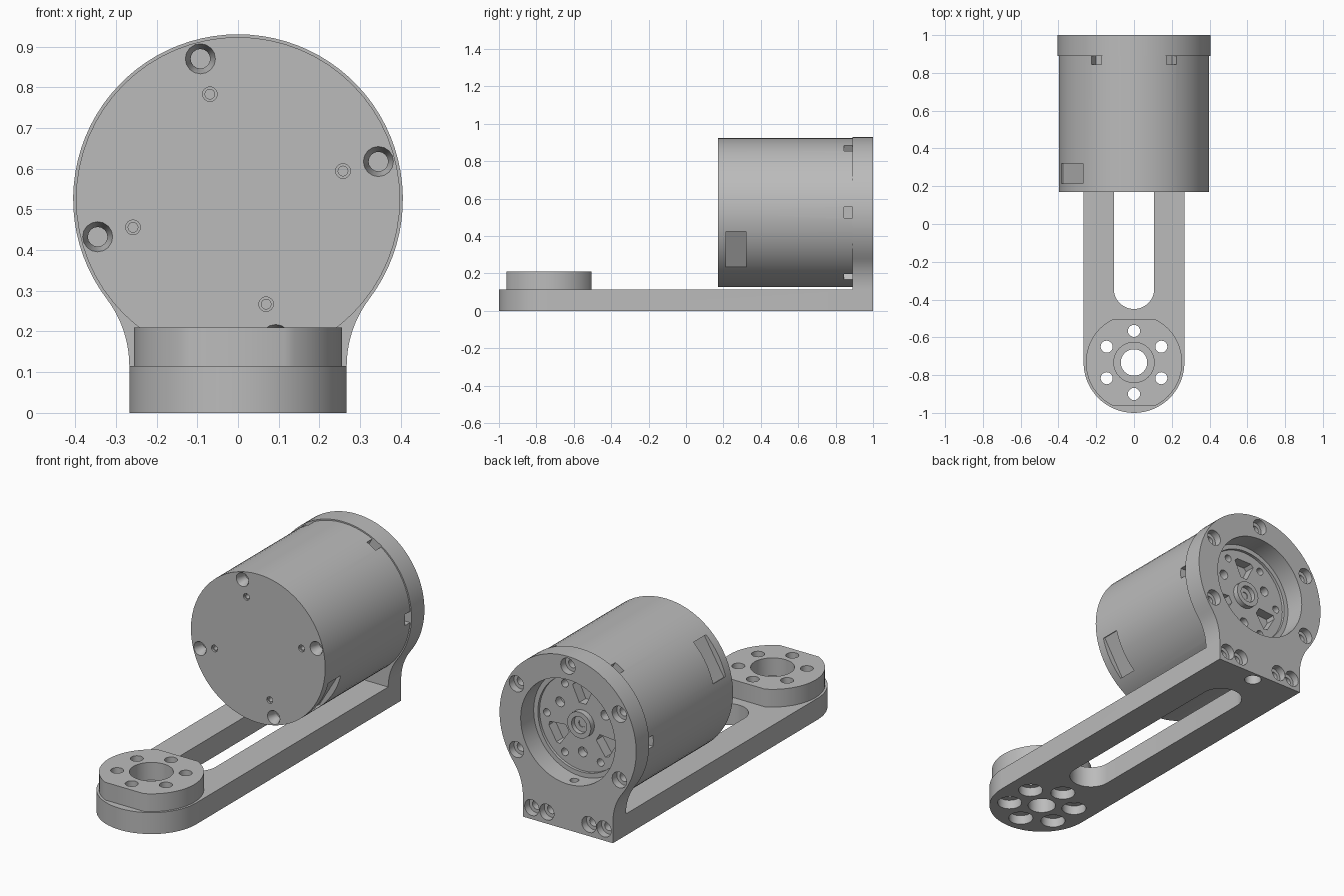
import bpy, bmesh
from math import radians, cos, sin, pi, atan2
from mathutils import Matrix

if "Cube" in bpy.data.objects:
    bpy.data.objects.remove(bpy.data.objects["Cube"], do_unlink=True)

GREY = (0.5, 0.5, 0.5, 1)
metal = bpy.data.materials.new("grey metal")
metal.use_nodes = True
metal.diffuse_color = GREY
metal.node_tree.nodes["Principled BSDF"].inputs["Base Color"].default_value = GREY

AXIS_Z = 0.525          # height of the motor axis
MOTOR_R, PLATE_R = 0.398, 0.405
FRONT_Y, JOIN_Y = 0.17, 0.89
ARM_W, ARM_H = 0.267, 0.115
PIVOT_Y = -0.733


def facing_back(y, x=0, z=AXIS_Z):
    """Local xy becomes world xz, local z runs towards the front."""
    return Matrix.Translation((x, y, z)) @ Matrix.Rotation(pi / 2, 4, 'X')


def upright(x, y, z=0):
    return Matrix.Translation((x, y, z))


def polar(r, degrees):
    return r * cos(radians(degrees)), r * sin(radians(degrees))


def arc(cx, cy, r, start, end, n=24):
    return [(cx + r * cos(radians(start + (end - start) * i / n)),
             cy + r * sin(radians(start + (end - start) * i / n))) for i in range(n + 1)]


def loft(bm, rings):
    """Skin a list of matching rings and cap both ends."""
    loops = [[bm.verts.new(p) for p in ring] for ring in rings]
    n = len(loops[0])
    faces = [bm.faces.new(loops[0]), bm.faces.new(loops[-1])]
    for a, b in zip(loops, loops[1:]):
        for i in range(n):
            j = (i + 1) % n
            faces.append(bm.faces.new((a[i], a[j], b[j], b[i])))
    bmesh.ops.recalc_face_normals(bm, faces=faces)


def revolve(bm, m, profile, n=16):
    """Stepped round solid from (radius, distance) pairs along local z."""
    loft(bm, [[m @ Matrix.Rotation(2 * pi * i / n, 4, 'Z') @ Matrix.Translation((r, 0, t))
               @ Matrix().translation for i in range(n)] for r, t in profile])


def prism(bm, m, outline, t0, t1):
    loft(bm, [[(m @ Matrix.Translation((x, y, t))).translation for x, y in outline]
              for t in (t0, t1)])


def make(name, build):
    bm = bmesh.new()
    build(bm)
    mesh = bpy.data.meshes.new(name)
    bm.to_mesh(mesh)
    bm.free()
    mesh.materials.append(metal)
    obj = bpy.data.objects.new(name, mesh)
    bpy.context.collection.objects.link(obj)
    return obj


def combine(obj, build, operation='DIFFERENCE'):
    """Boolean a temporary solid into an object."""
    tool = make("cutter", build)
    tool.hide_render = True
    mod = obj.modifiers.new("bool", 'BOOLEAN')
    mod.operation, mod.solver, mod.object = operation, 'EXACT', tool
    bpy.context.view_layer.objects.active = obj
    bpy.ops.object.modifier_apply(modifier=mod.name)
    bpy.data.objects.remove(tool, do_unlink=True)


# Bracket: slotted arm with a rounded end, and an upright motor plate
def arm_solid(bm):
    outline = arc(0, PIVOT_Y, ARM_W, 180, 360, 32) + [(ARM_W, 0.95), (-ARM_W, 0.95)]
    prism(bm, upright(0, 0), outline, 0, ARM_H)


def plate_solid(bm):
    # Concave shoulder arc tangent to the straight side and to the round top
    drop = AXIS_Z - ARM_H
    fillet = (ARM_W ** 2 + drop ** 2 - PLATE_R ** 2) / (2 * (PLATE_R - ARM_W))
    tangent = -math_degrees(atan2(drop, ARM_W + fillet))
    side = arc(ARM_W + fillet, -drop, fillet, 180, 180 + tangent, 10)
    top = arc(0, 0, PLATE_R, tangent, 180 - tangent, 60)
    outline = [(ARM_W, -AXIS_Z)] + side + top[1:-1]
    outline += [(-x, y) for x, y in reversed(side)] + [(-ARM_W, -AXIS_Z)]
    prism(bm, facing_back(1), outline, 0, 1 - JOIN_Y)


def math_degrees(a):
    return a * 180 / pi


def bracket_holes(bm):
    slot = arc(0, -0.343, 0.107, 180, 360) + arc(0, 0.69, 0.107, 0, 180)
    prism(bm, upright(0, 0), slot, -0.1, 0.2)
    revolve(bm, upright(0, PIVOT_Y), [(0.07, -0.1), (0.07, 0.2)], 32)
    for k in range(6):
        x, y = polar(0.167, 30 + 60 * k)
        revolve(bm, upright(x, PIVOT_Y + y),
                [(0.062, -0.1), (0.062, 0.05), (0.032, 0.05), (0.032, 0.2)], 20)
    # Motor bore and counterbored screw holes in the plate
    revolve(bm, facing_back(1), [(0.28, -0.1), (0.28, 0.2)], 64)
    screw = [(0.043, -0.05), (0.043, 0.04), (0.024, 0.04), (0.024, 0.13)]
    for k in (-30, 30, 90, 150, 210):
        x, z = polar(0.352, k)
        revolve(bm, facing_back(1, x, AXIS_Z + z), screw)
    for x in (-0.214, -0.125, 0.125, 0.214):
        revolve(bm, facing_back(1, x, 0.062), screw)


def bottom_screw(bm):
    revolve(bm, upright(0, 0.945), [(0.043, -0.1), (0.043, 0.05), (0.022, 0.05), (0.022, 0.4)])


bracket = make("arm_bracket", arm_solid)
combine(bracket, plate_solid, 'UNION')
combine(bracket, bracket_holes)
combine(bracket, bottom_screw)


# Pivot boss: round pad with two flats
def boss_solid(bm):
    outline = arc(0, 0, 0.255, -63.4, 63.4, 20) + arc(0, 0, 0.255, 116.6, 243.4, 20)
    prism(bm, upright(0, PIVOT_Y), outline, ARM_H, 0.21)


def boss_holes(bm):
    revolve(bm, upright(0, PIVOT_Y), [(0.107, 0), (0.107, 0.3)], 32)
    for k in range(6):
        x, y = polar(0.167, 30 + 60 * k)
        revolve(bm, upright(x, PIVOT_Y + y), [(0.032, 0), (0.032, 0.3)], 20)


boss = make("pivot_boss", boss_solid)
combine(boss, boss_holes)


# Motor housing
def motor_solid(bm):
    revolve(bm, facing_back(JOIN_Y), [(MOTOR_R, 0), (MOTOR_R, JOIN_Y - FRONT_Y)], 64)


def side_box(bm, angle, width, y0, y1, floor):
    """Tangential pocket in the side of the housing."""
    m = facing_back(0) @ Matrix.Rotation(radians(angle), 4, 'Z')
    w = width / 2
    prism(bm, m, [(floor, -w), (0.5, -w), (0.5, w), (floor, w)], -y0, -y1)


def housing_cuts(bm):
    for k in range(6):
        side_box(bm, 60 * k, 0.06, 0.845, 0.91, 0.35)
    for angle in (-31, 149):
        side_box(bm, angle, 0.225, 0.215, 0.32, 0.37)
    # Countersunk screws and small holes in the front cover
    for k in range(4):
        x, z = polar(0.357, 15 + 90 * k)
        revolve(bm, facing_back(FRONT_Y, x, AXIS_Z + z),
                [(0.037, 0.05), (0.037, 0), (0.024, -0.03), (0.024, -0.06)])
        x, z = polar(0.267, 15 + 90 * k)
        revolve(bm, facing_back(FRONT_Y, x, AXIS_Z + z),
                [(0.018, 0.05), (0.018, -0.01), (0.012, -0.01), (0.012, -0.05)])
    # Shallow round recess for the rotor face
    revolve(bm, facing_back(JOIN_Y), [(0.255, -0.05), (0.255, 0.015)], 64)


def rotor_cuts(bm):
    wedge = [(0.105, -0.02), (0.19, -0.06), (0.205, -0.045),
             (0.205, 0.045), (0.19, 0.06), (0.105, 0.02)]
    for k in range(3):
        turn = Matrix.Rotation(radians(90 + 120 * k), 4, 'Z')
        prism(bm, facing_back(JOIN_Y) @ turn, wedge, -0.05, 0.07)
        x, z = polar(0.155, 30 + 120 * k)
        revolve(bm, facing_back(JOIN_Y, x, AXIS_Z + z), [(0.026, -0.05), (0.026, 0.06)])
    for k in range(6):
        x, z = polar(0.212, 60 * k)
        revolve(bm, facing_back(JOIN_Y, x, AXIS_Z + z), [(0.02, -0.05), (0.02, 0.06)])


motor = make("motor_housing", motor_solid)
combine(motor, housing_cuts)
combine(motor, rotor_cuts)


# Hollow hub in the middle of the rotor face
def hub_solid(bm):
    revolve(bm, facing_back(JOIN_Y),
            [(0.07, 0.03), (0.07, -0.015), (0.045, -0.015), (0.045, 0.01), (0.02, 0.01), (0.02, 0.025)], 24)


hub = make("rotor_hub", hub_solid)

# Smooth round walls, crisp edges
for obj in (bracket, boss, motor, hub):
    bpy.ops.object.select_all(action='DESELECT')
    obj.select_set(True)
    bpy.context.view_layer.objects.active = obj
    bpy.ops.object.shade_smooth_by_angle(angle=radians(30))
